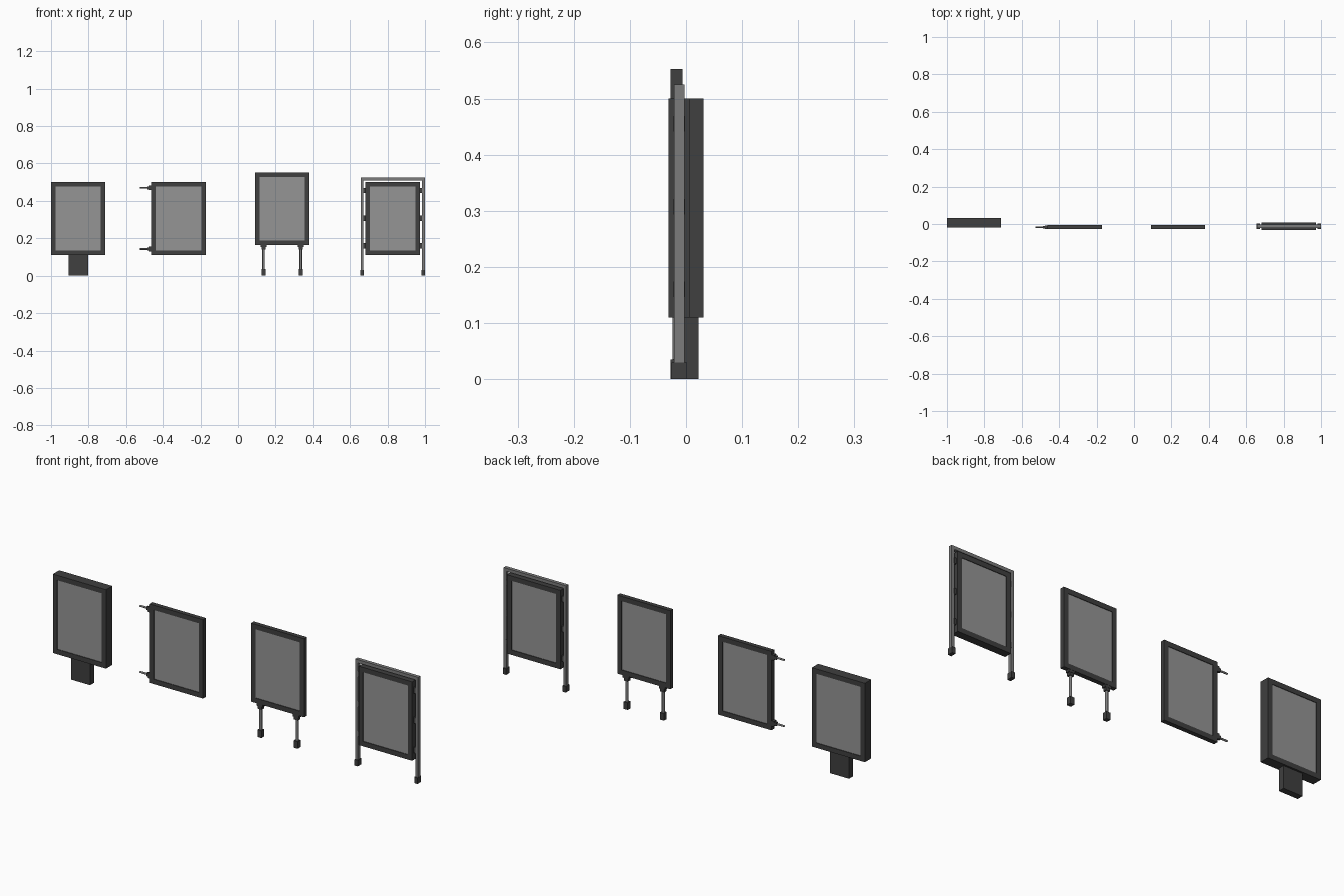
import bpy, bmesh, math
from mathutils import Vector

if "Cube" in bpy.data.objects:
    bpy.data.objects.remove(bpy.data.objects["Cube"])


def material(name, v):
    m = bpy.data.materials.new(name)
    m.diffuse_color = (v, v, v, 1)
    m.use_nodes = True
    m.node_tree.nodes["Principled BSDF"].inputs["Base Color"].default_value = m.diffuse_color
    return m


DARK = material("dark_metal", 0.05)
PALE = material("poster_grey", 0.3)
STEEL = material("steel_grey", 0.2)


def finish(bm, name, mat):
    bmesh.ops.recalc_face_normals(bm, faces=bm.faces)
    me = bpy.data.meshes.new(name)
    bm.to_mesh(me)
    bm.free()
    me.materials.append(mat)
    ob = bpy.data.objects.new(name, me)
    bpy.context.collection.objects.link(ob)
    return ob


def box(name, x, y, z, mat=DARK):
    """Box from (min, max) ranges."""
    bm = bmesh.new()
    bmesh.ops.create_cube(bm, size=1)
    for v in bm.verts:
        v.co = Vector([(r[0] + r[1]) / 2 + c * (r[1] - r[0]) for r, c in zip((x, y, z), v.co)])
    return finish(bm, name, mat)


def rod(name, a, b, r, mat=STEEL, n=12):
    a, b = Vector(a), Vector(b)
    bm = bmesh.new()
    bmesh.ops.create_cone(bm, cap_ends=True, segments=n, radius1=r, radius2=r, depth=(b - a).length)
    q = Vector((0, 0, 1)).rotation_difference(b - a)
    for v in bm.verts:
        v.co = q @ v.co + (a + b) / 2
    ob = finish(bm, name, mat)
    for p in ob.data.polygons:
        p.use_smooth = len(p.vertices) == 4
    return ob


def panel(name, x, y, z, border=0.024, recess=0.003):
    """Frame ring with a poster sheet set into both sides."""
    bm = bmesh.new()
    loops = []
    for d, yy in ((0, y[0]), (border, y[0]), (border, y[1]), (0, y[1])):
        loops.append([bm.verts.new((px, yy, pz)) for px, pz in (
            (x[0] + d, z[0] + d), (x[1] - d, z[0] + d),
            (x[1] - d, z[1] - d), (x[0] + d, z[1] - d))])
    for i in range(4):
        a, b = loops[i], loops[(i + 1) % 4]
        for k in range(4):
            j = (k + 1) % 4
            bm.faces.new((a[k], a[j], b[j], b[k]))
    finish(bm, name + "_frame", DARK)
    box(name + "_poster", (x[0] + border, x[1] - border), (y[0] + recess, y[1] - recess),
        (z[0] + border, z[1] - border), PALE)


# Sign on a single wide pedestal
panel("pedestal_sign", (-1.0, -0.71), (-0.018, 0.031), (0.11, 0.5))
box("pedestal_base", (-0.907, -0.803), (-0.009, 0.022), (0, 0.11))

# Wall-mounted sign with two side arms
panel("wall_sign", (-0.463, -0.171), (-0.028, -0.006), (0.11, 0.5))
for z in (0.47, 0.143):
    box("wall_arm_clamp", (-0.475, -0.463), (-0.027, -0.007), (z - 0.013, z + 0.013))
    box("wall_arm_collar", (-0.487, -0.475), (-0.024, -0.010), (z - 0.008, z + 0.008))
    rod("wall_arm_rod", (-0.526, -0.017, z), (-0.48, -0.017, z), 0.0045)

# Sign standing on two legs
panel("legged_sign", (0.09, 0.38), (-0.028, -0.006), (0.165, 0.553))
for x in (0.136, 0.334):
    box("leg_clamp", (x - 0.017, x + 0.017), (-0.027, -0.007), (0.153, 0.165))
    box("leg_collar", (x - 0.011, x + 0.011), (-0.026, -0.008), (0.139, 0.153))
    rod("leg_rod", (x, -0.017, 0.03), (x, -0.017, 0.145), 0.007)
    box("leg_foot", (x - 0.011, x + 0.011), (-0.028, -0.006), (0, 0.035))

# Sign hung inside a tubular gantry
CX, CY = 0.828, -0.012
panel("gantry_sign", (CX - 0.146, CX + 0.146), (-0.031, 0.007), (0.11, 0.5))
box("gantry_top_bar", (CX - 0.171, CX + 0.171), (CY - 0.009, CY + 0.009), (0.509, 0.525), STEEL)
for s in (-1, 1):
    def span(a, b):
        return tuple(sorted((CX + s * a, CX + s * b)))
    box("gantry_post", span(0.156, 0.171), (CY - 0.009, CY + 0.009), (0.02, 0.509), STEEL)
    box("gantry_foot", span(0.154, 0.172), (CY - 0.014, CY + 0.014), (0, 0.03))
    for z in (0.455, 0.307, 0.16):
        box("gantry_bracket", span(0.145, 0.157), (CY - 0.010, CY + 0.010), (z - 0.014, z + 0.014))
